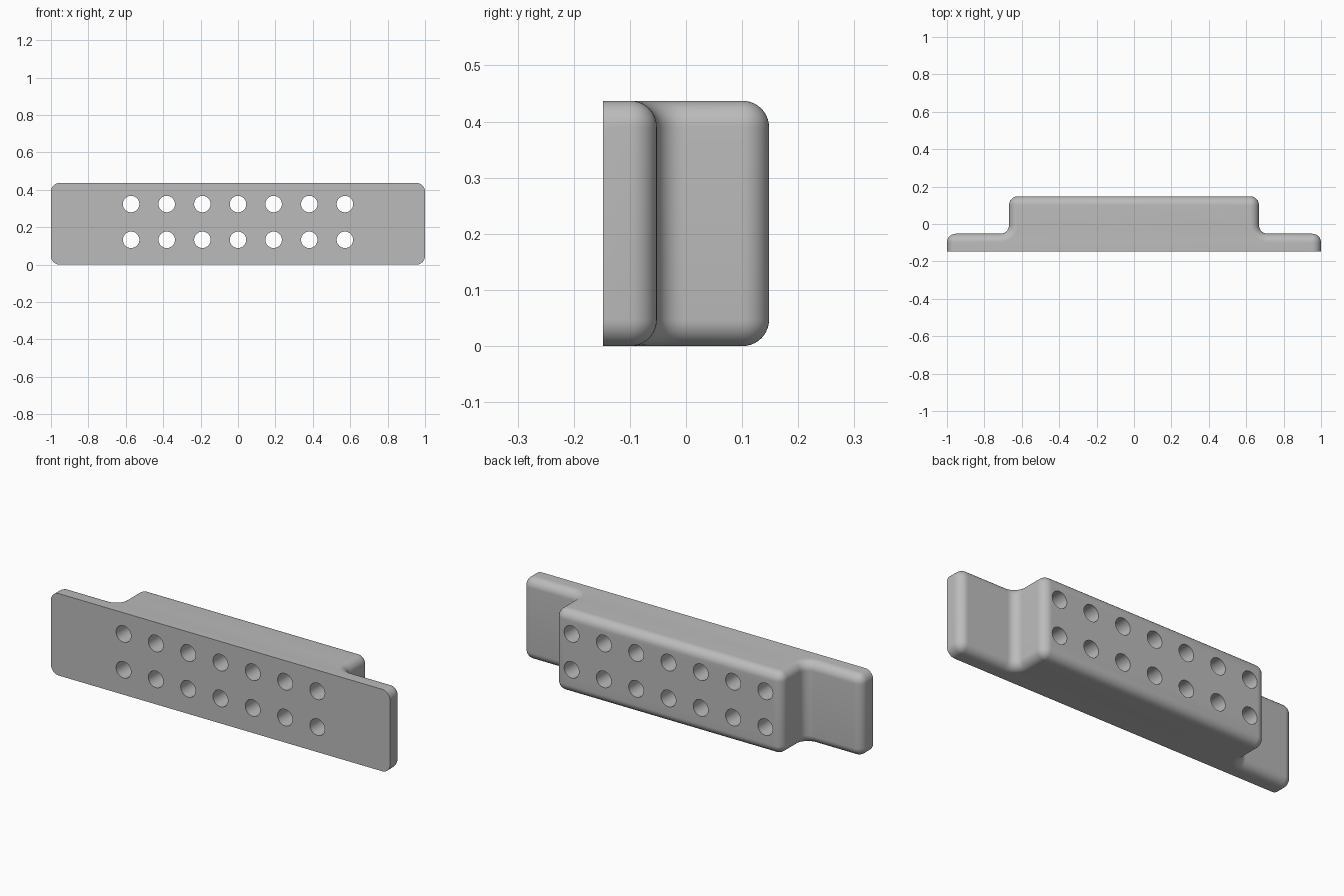
import bpy
import bmesh
from math import sin, cos, pi
from mathutils import Matrix

if "Cube" in bpy.data.objects:
    bpy.data.objects.remove(bpy.data.objects["Cube"], do_unlink=True)

HEIGHT, FRONT, STEP, BACK = 0.437, -0.148, -0.052, 0.148
END, BLOCK = 1.0, 0.668          # half widths of the plate and the raised block
R, SEGS = 0.047, 10              # edge rounding


def arc(cx, cy, radius, start, sweep):
    return [(cx + radius * cos(start + sweep * i / SEGS),
             cy + radius * sin(start + sweep * i / SEGS)) for i in range(SEGS + 1)]


def outline(inset):
    """Plan outline moved inwards everywhere but on the flat front."""
    r = R - inset
    half = [(END - inset, FRONT)]
    half += arc(END - R, STEP - R, r, 0, pi / 2)
    half += arc(BLOCK + R, STEP + R, R + inset, -pi / 2, -pi / 2)
    half += arc(BLOCK - R, BACK - R, r, 0, pi / 2)
    return half + [(-x, y) for x, y in reversed(half)]


def new_object(name, bm):
    mesh = bpy.data.meshes.new(name)
    bm.to_mesh(mesh)
    bm.free()
    obj = bpy.data.objects.new(name, mesh)
    bpy.context.collection.objects.link(obj)
    return obj


# Material
grey = bpy.data.materials.new("plain grey")
grey.use_nodes = True
colour = (0.5, 0.5, 0.5, 1)
grey.diffuse_color = colour
grey.node_tree.nodes["Principled BSDF"].inputs["Base Color"].default_value = colour

# Stepped body: outlines stacked in z, shrinking round the top and bottom edges
quarter = [(R * (1 - sin(a)), R * (1 - cos(a)))
           for a in (pi / 2 * i / SEGS for i in range(SEGS + 1))]
levels = [(z, d) for d, z in ((d, z) for d, z in quarter)]
layers = levels + [(HEIGHT - z, d) for z, d in reversed(levels)]

bm = bmesh.new()
rings = [[bm.verts.new((x, y, z)) for x, y in outline(d)] for z, d in layers]
count = len(rings[0])
for low, high in zip(rings, rings[1:]):
    for i in range(count):
        j = (i + 1) % count
        bm.faces.new((low[i], low[j], high[j], high[i]))
bm.faces.new(list(reversed(rings[0])))
bm.faces.new(rings[-1])
bmesh.ops.remove_doubles(bm, verts=bm.verts, dist=1e-5)
bmesh.ops.dissolve_limit(bm, angle_limit=0.005, verts=bm.verts, edges=bm.edges)
bmesh.ops.recalc_face_normals(bm, faces=bm.faces)
body = new_object("stepped_body", bm)
body.data.materials.append(grey)

# Two rows of through holes
bm = bmesh.new()
for row in (0.133, 0.324):
    for col in range(-3, 4):
        place = Matrix.Translation((col * 0.1905, 0, row)) @ Matrix.Rotation(pi / 2, 4, "X")
        bmesh.ops.create_cone(bm, cap_ends=True, segments=40, radius1=0.044,
                              radius2=0.044, depth=0.6, matrix=place)
cutter = new_object("hole_cutter", bm)
cutter.data.materials.append(grey)
cutter.hide_render = True

cut = body.modifiers.new("holes", "BOOLEAN")
cut.operation = "DIFFERENCE"
cut.solver = "EXACT"
cut.object = cutter
bpy.ops.object.select_all(action="DESELECT")
body.select_set(True)
bpy.context.view_layer.objects.active = body
bpy.ops.object.modifier_apply(modifier=cut.name)
bpy.data.objects.remove(cutter, do_unlink=True)
bpy.ops.object.shade_smooth_by_angle(angle=pi / 6)
